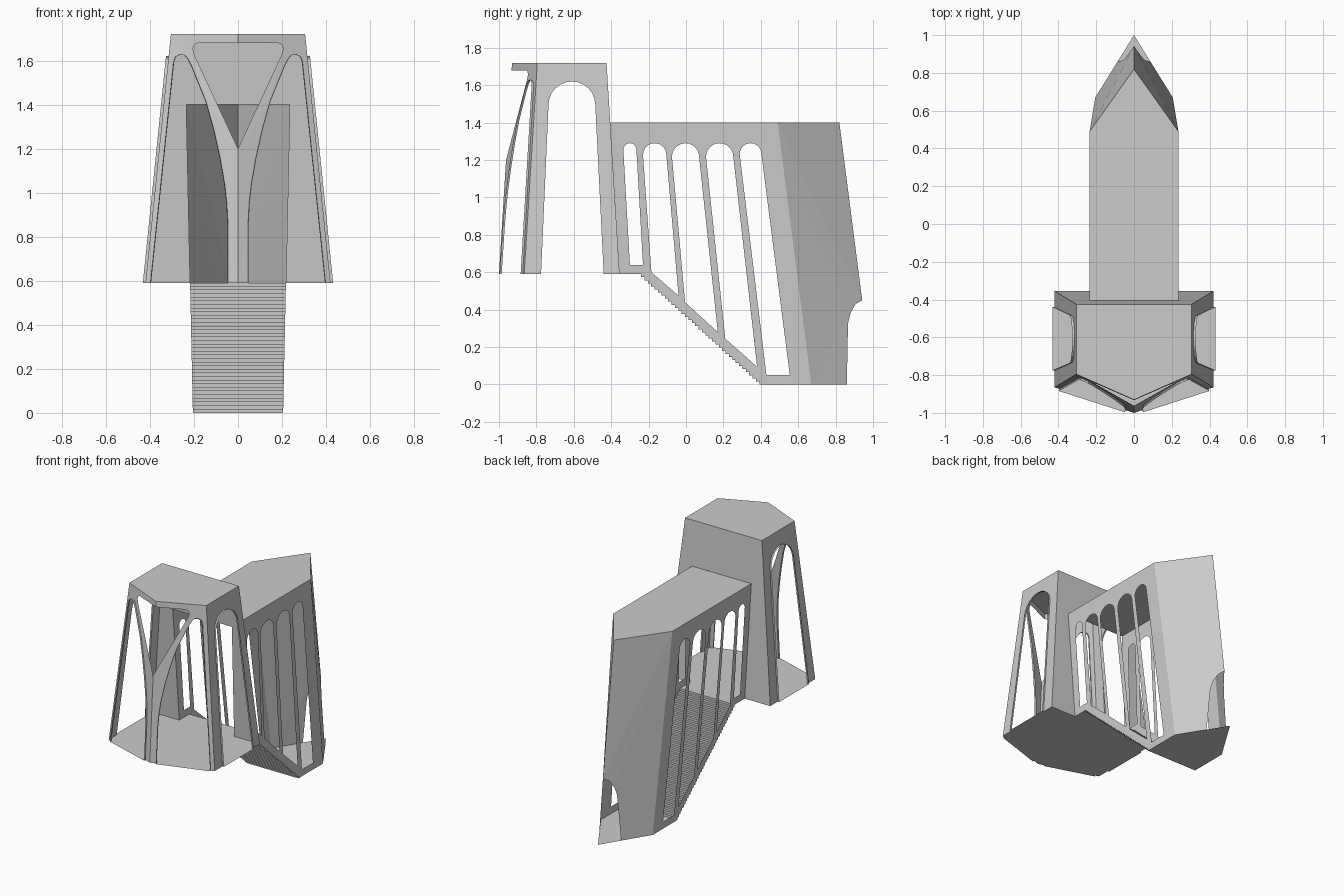
import bpy, bmesh, math
from mathutils import Vector

if "Cube" in bpy.data.objects:
    bpy.data.objects.remove(bpy.data.objects["Cube"])

ZF, ZT, ZH = 0.59, 1.72, 1.40      # tower floor, tower roof, hall roof


def tower_x(z): return 0.305 + (ZT - z) * 0.102
def tower_slope(z): return (ZT - z) * 0.062
def hall_x(z): return 0.205 + 0.03 * z / ZH


def finish(name, bm):
    me = bpy.data.meshes.new(name)
    bm.to_mesh(me)
    bm.free()
    ob = bpy.data.objects.new(name, me)
    bpy.context.collection.objects.link(ob)
    return ob


def panel(name, outline, place, out, holes=(), lip=None, lip_dir=None):
    """Thin wall cut from a 2D outline with holes, placed in 3D, mirrored in x."""
    bm = bmesh.new()
    for loop in [outline, *holes]:
        vs = [bm.verts.new((a, b, 0)) for a, b in loop]
        for i, v in enumerate(vs):
            bm.edges.new((vs[i - 1], v))
    bmesh.ops.triangle_fill(bm, use_beauty=True, edges=bm.edges[:], normal=(0, 0, 1))
    for v in bm.verts:
        v.co = place(v.co.x, v.co.y)
    bm.normal_update()
    total = sum((f.normal * f.calc_area() for f in bm.faces), Vector())
    if total.dot(Vector(out)) < 0:
        bmesh.ops.reverse_faces(bm, faces=bm.faces[:])
    # raised rim around an opening
    if lip:
        d = Vector(lip_dir)
        base = [Vector(place(a, b)) for a, b in lip]
        ring = [(bm.verts.new(p), bm.verts.new(p + d)) for p in base]
        for i, (a, b) in enumerate(ring):
            c, e = ring[i - 1]
            bm.faces.new((c, a, b, e))
    ob = finish(name, bm)
    mod = ob.modifiers.new("mirror", 'MIRROR')
    mod.use_mirror_merge = True
    mod.merge_threshold = 0.0005
    return ob


def flat(name, pts, up=True):
    bm = bmesh.new()
    f = bm.faces.new([bm.verts.new(p) for p in pts])
    f.normal_update()
    if (f.normal.z > 0) != up:
        f.normal_flip()
    return finish(name, bm)


def arch(y0, y1, top, low0, low1, n=12):
    """Round-headed opening; low0 and low1 are its bottom corners."""
    r, c = (y1 - y0) / 2, (y0 + y1) / 2
    head = [(c - r * math.cos(math.pi * i / n), top - r + r * math.sin(math.pi * i / n))
            for i in range(n + 1)]
    return [low0, *head, low1]


# Tower side walls with tall arched openings
opening = arch(-0.735, -0.485, 1.62, (-0.775, ZF), (-0.44, ZF))
panel("tower_side_wall",
      [(-0.865, ZF), *opening, (-0.355, ZF), (-0.425, ZT), (-0.795, ZT)],
      lambda y, z: (tower_x(z), y, z), (1, 0, 0), lip=opening, lip_dir=(0.012, 0, 0))

# Tower pointed front: curved openings and a shared triangular window
opening = [(0.395, ZF), (0.29, 1.595), (0.282, 1.617), (0.262, 1.628), (0.24, 1.624),
           (0.225, 1.605), (0.21, 1.575), (0.145, 1.415), (0.11, 1.29), (0.08, 1.155),
           (0.06, 1.04), (0.05, 0.95), (0.045, 0.85), (0.045, ZF)]
panel("tower_front_wall",
      [(tower_x(ZF), ZF), *opening, (0, ZF), (0, 1.2), (0.2, 1.63), (0.205, 1.655),
       (0.198, 1.673), (0.182, 1.68), (0, 1.68), (0, ZT), (tower_x(ZT), ZT)],
      lambda x, z: (x, -0.93 - tower_slope(z) + 0.135 * x / tower_x(z), z),
      (0.3, -1, 0), lip=opening, lip_dir=(0.003, -0.011, 0))

# Tower back wall with the doorway into the stair hall
panel("tower_back_wall",
      [(hall_x(ZF), ZF), (tower_x(ZF), ZF), (tower_x(ZT), ZT), (0, ZT), (0, ZH), (hall_x(ZH), ZH)],
      lambda x, z: (x, -0.425 + tower_slope(z), z), (0, 1, 0))

# Tower roof and floor
for name, z, up in (("tower_roof", ZT, True), ("tower_floor", ZF, False)):
    w, s = tower_x(z), tower_slope(z)
    flat(name, [(-w, -0.425 + s, z), (-w, -0.795 - s, z), (0, -0.93 - s, z),
                (w, -0.795 - s, z), (w, -0.425 + s, z)], up)

# Stair profile shared by the steps and the hall side walls
N = 36
stair = [(-0.355, ZF), (-0.24, ZF)]
for i in range(N):
    z = ZF * (1 - (i + 1) / N)
    stair += [(-0.24 + 0.65 * i / N, z), (-0.24 + 0.65 * (i + 1) / N, z)]

# Hall side walls with five leaning arched windows
windows = [arch(-0.335, -0.265, 1.29, (-0.30, 0.64), (-0.23, 0.64)),
           arch(-0.23, -0.105, 1.29, (-0.185, 0.60), (-0.04, 0.475)),
           arch(-0.075, 0.07, 1.29, (-0.005, 0.44), (0.17, 0.28)),
           arch(0.107, 0.253, 1.29, (0.21, 0.245), (0.38, 0.095)),
           arch(0.287, 0.403, 1.29, (0.43, 0.05), (0.555, 0.05))]
panel("hall_side_wall", stair + [(0.67, 0), (0.49, ZH), (-0.405, ZH)],
      lambda y, z: (hall_x(z), y, z), (1, 0, 0), holes=windows)

# Hall pointed end wall with an arched door folded over the ridge
panel("hall_end_wall",
      [(0.087, 0), (0.064, 0.27), (0.058, 0.33), (0.045, 0.385), (0.025, 0.43), (0, 0.45),
       (0, ZH), (hall_x(ZH), ZH), (hall_x(0), 0)],
      lambda x, z: (x, 1.0 - 0.18 * z / ZH - 0.33 * x / hall_x(z), z), (1, 1, 0))

# Staircase
bm = bmesh.new()
rows = [[bm.verts.new((s * hall_x(z), y, z)) for s in (-1, 1)] for y, z in stair]
for (a, b), (c, d) in zip(rows, rows[1:]):
    bm.faces.new((a, b, d, c))
finish("staircase", bm)

# Hall lower floor and roof
w = hall_x(0)
flat("hall_floor", [(-w, 0.41, 0), (w, 0.41, 0), (w, 0.67, 0), (0, 1, 0), (-w, 0.67, 0)], False)
w = hall_x(ZH)
flat("hall_roof", [(-w, -0.405, ZH), (w, -0.405, ZH), (w, 0.49, ZH), (0, 0.82, ZH), (-w, 0.49, ZH)])
